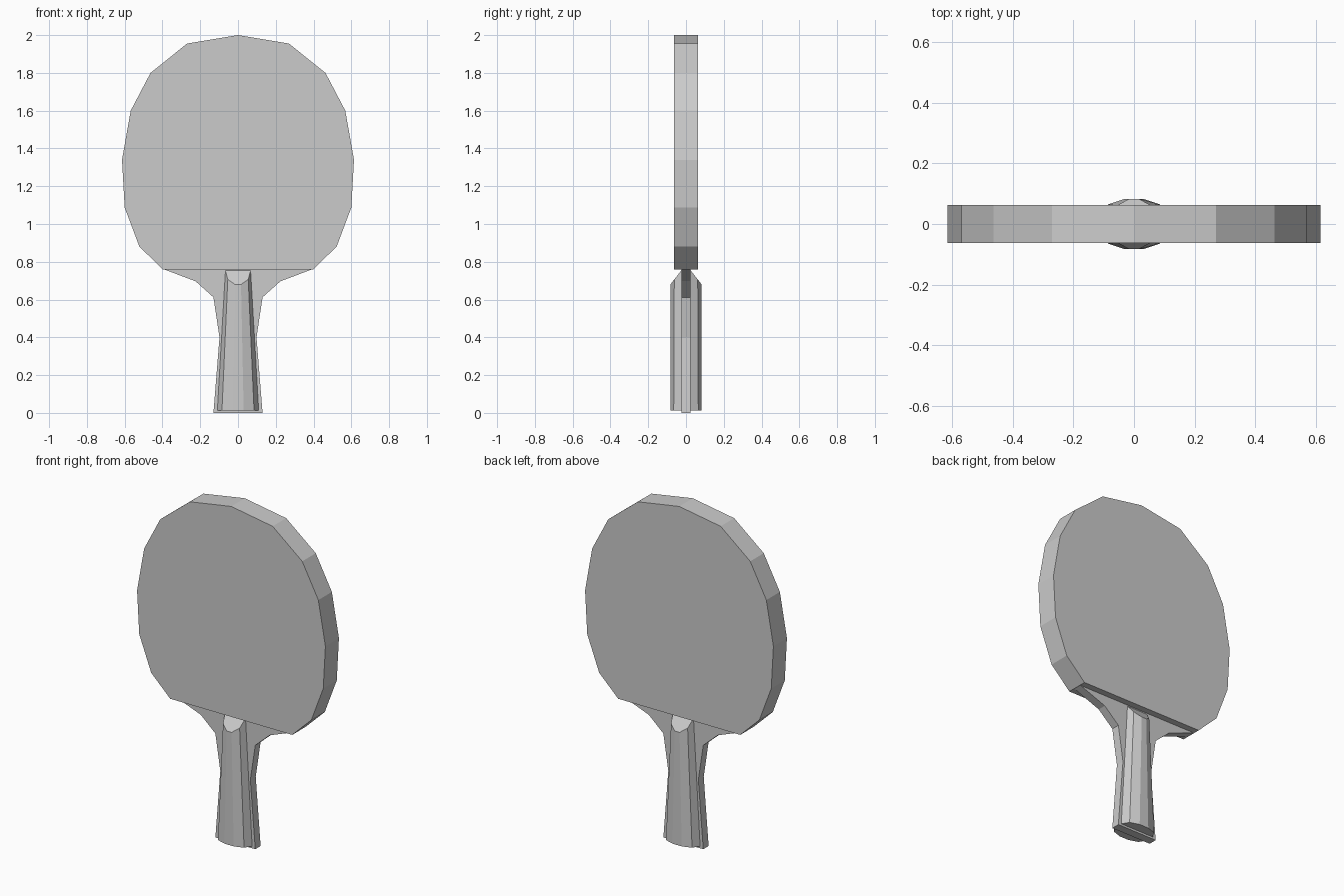
import bpy
import bmesh

cube = bpy.data.objects.get("Cube")
if cube:
    bpy.data.objects.remove(cube)

# Single flat colour
grey = bpy.data.materials.new("light_grey")
grey.use_nodes = True
colour = (0.6, 0.6, 0.6, 1)
grey.diffuse_color = colour
grey.node_tree.nodes["Principled BSDF"].inputs["Base Color"].default_value = colour


def loft(name, start, end):
    """Close the solid between two matching outlines."""
    bm = bmesh.new()
    a = [bm.verts.new(p) for p in start]
    b = [bm.verts.new(p) for p in end]
    bm.faces.new(a)
    bm.faces.new(b[::-1])
    for i in range(len(a)):
        j = (i + 1) % len(a)
        bm.faces.new((a[i], b[i], b[j], a[j]))
    bmesh.ops.recalc_face_normals(bm, faces=bm.faces)
    mesh = bpy.data.meshes.new(name)
    bm.to_mesh(mesh)
    bm.free()
    mesh.materials.append(grey)
    obj = bpy.data.objects.new(name, mesh)
    bpy.context.collection.objects.link(obj)
    return obj


def mirrored(half):
    """Complete a right-hand profile with its left side, skipping centre points."""
    return half + [(-x, v) for x, v in reversed(half) if x > 0]


def slab(name, half, depth):
    outline = mirrored(half)
    return loft(name, [(x, -depth, z) for x, z in outline],
                [(x, depth, z) for x, z in outline])


# Thick faceted blade with a straight lower edge
slab("blade", [(0, 2.0), (0.27, 1.955), (0.463, 1.80), (0.568, 1.60),
               (0.614, 1.34), (0.60, 1.087), (0.522, 0.88), (0.398, 0.76)], 0.063)

# Thin wooden core that flares from the handle into the blade
slab("core", [(0.398, 0.762), (0.225, 0.697), (0.13, 0.612),
              (0.098, 0.40), (0.13, 0)], 0.025)

# Tapered grip scales, with a sloping cut at the top
bottom = mirrored([(0.11, 0.024), (0.085, 0.065), (0.03, 0.083)])
top = mirrored([(0.067, 0.024), (0.054, 0.062), (0.016, 0.083)])
grip = loft("grip", [(x, -y, 0.012) for x, y in bottom],
            [(x, -y, 0.755 - (y - 0.024) * 1.27) for x, y in top])
mirror = grip.modifiers.new("back_grip", 'MIRROR')
mirror.use_axis = (False, True, False)
mirror.use_mirror_merge = False
